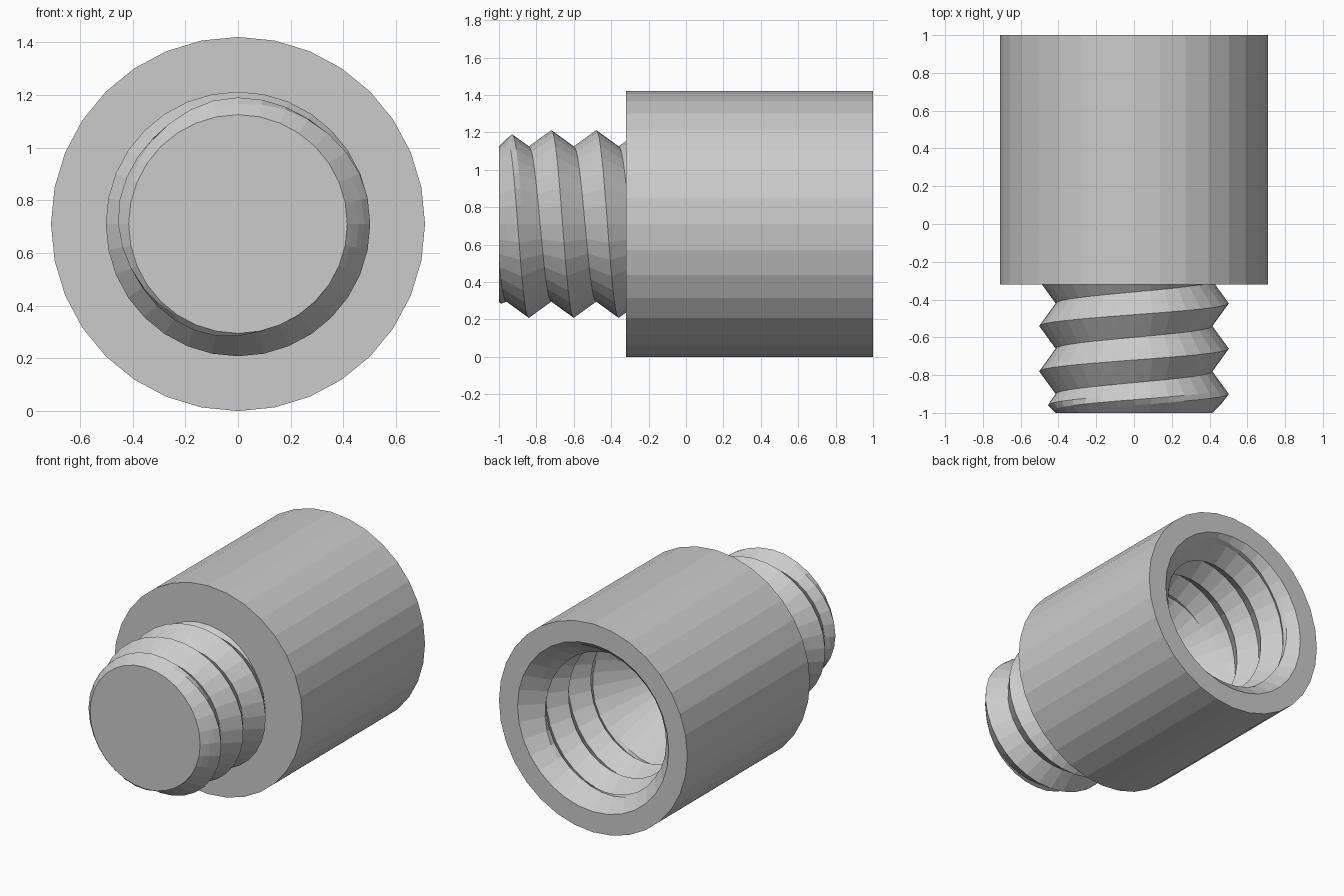
import bpy, bmesh
from math import cos, sin, pi, floor, ceil

if "Cube" in bpy.data.objects:
    bpy.data.objects.remove(bpy.data.objects["Cube"])

SIDES, R, PITCH, STEPS = 32, 0.71, 0.24, 8
FRONT, SHOULDER, FLOOR, BACK = -1.0, -0.32, 0.31, 1.0
bm = bmesh.new()


def point(r, y, a):
    return bm.verts.new((r * cos(a), y, r * sin(a) + R))


def thread(y, a, y0, root, height):
    """Radius of a triangular helical thread."""
    t = ((y - y0) / PITCH + a / (2 * pi)) % 1.0
    return root + height * abs(2 * t - 1)


def stud_radius(y, a):
    return min(thread(y, a, -0.66, 0.415, 0.087), 0.415 + (y - FRONT))


def socket_radius(y, a):
    r = min(thread(y, a, 0.755, 0.44, 0.085), 0.44 + (y - FLOOR))
    return max(r, 0.57 - (BACK - y))


def skin(columns):
    for c0, c1 in zip(columns, columns[1:]):
        for i in range(len(c0) - 1):
            bm.faces.new((c0[i], c1[i], c1[i + 1], c0[i + 1]))


angles = [2 * pi * i / SIDES for i in range(SIDES + 1)]


def threaded_surface(ya, yb, y0, radius):
    """Rows follow the helix and are clamped to the end planes."""
    lo = floor((ya - y0) / PITCH) - 1
    hi = ceil((yb - y0) / PITCH) + 2
    columns = []
    for a in angles:
        col = []
        for k in range(lo * STEPS, hi * STEPS + 1):
            y = y0 + PITCH * (k / STEPS - a / (2 * pi))
            y = min(max(y, ya), yb)
            col.append(point(radius(y, a), y, a))
        columns.append(col)
    skin(columns)


# Male threaded stud and its flat tip
threaded_surface(FRONT, SHOULDER, -0.66, stud_radius)
bm.faces.new([point(0.415, FRONT, a) for a in angles[:-1]])

# Shoulder, outer barrel and back rim
skin([[point(stud_radius(SHOULDER, a), SHOULDER, a),
       point(R, SHOULDER, a),
       point(R, BACK, a),
       point(socket_radius(BACK, a), BACK, a)] for a in angles])

# Female threaded socket with a conical floor
threaded_surface(FLOOR, BACK, 0.755, socket_radius)
apex = bm.verts.new((0, FLOOR - 0.44, R))
rim = [point(socket_radius(FLOOR, a), FLOOR, a) for a in angles]
for p, q in zip(rim, rim[1:]):
    bm.faces.new((p, q, apex))

bmesh.ops.remove_doubles(bm, verts=bm.verts[:], dist=0.0002)
bmesh.ops.recalc_face_normals(bm, faces=bm.faces[:])
mesh = bpy.data.meshes.new("threaded_rod_section")
bm.to_mesh(mesh)
bm.free()
obj = bpy.data.objects.new("threaded_rod_section", mesh)
bpy.context.collection.objects.link(obj)
